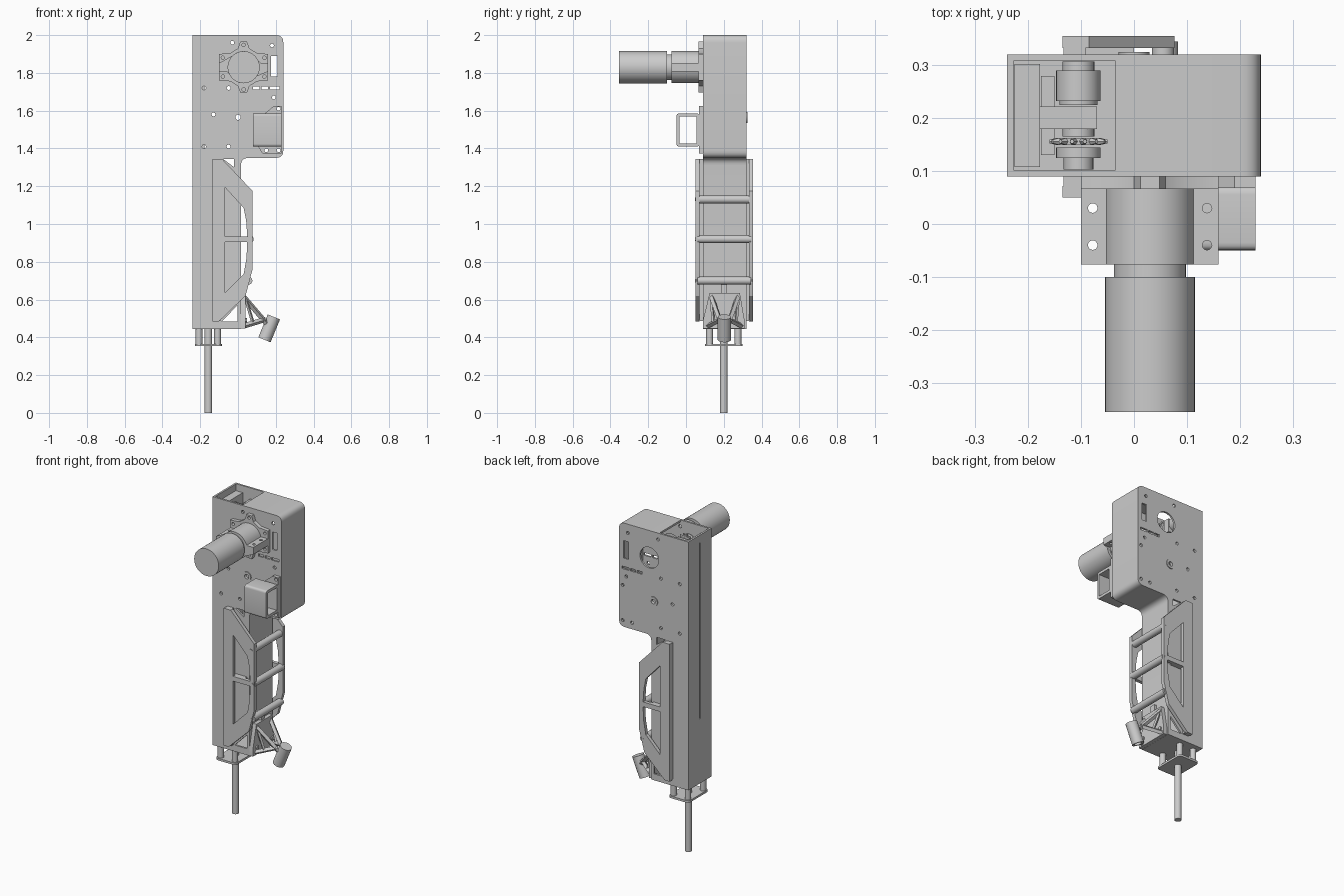
import bpy, bmesh, math
from mathutils import Vector

if "Cube" in bpy.data.objects:
    bpy.data.objects.remove(bpy.data.objects["Cube"])

MAP = {'x': lambda u, v, t: (t, u, v), 'y': lambda u, v, t: (u, t, v), 'z': lambda u, v, t: (u, v, t)}


def prism(bm, pts, a, b, axis='y'):
    lo = [bm.verts.new(MAP[axis](u, v, a)) for u, v in pts]
    hi = [bm.verts.new(MAP[axis](u, v, b)) for u, v in pts]
    bm.faces.new(lo)
    bm.faces.new(hi[::-1])
    for i in range(len(pts)):
        j = (i + 1) % len(pts)
        bm.faces.new((lo[j], lo[i], hi[i], hi[j]))


def box(bm, x0, x1, y0, y1, z0, z1):
    prism(bm, [(x0, y0), (x1, y0), (x1, y1), (x0, y1)], z0, z1, 'z')


def cyl(bm, p, q, r, n=32, r2=None):
    p, q = Vector(p), Vector(q)
    d = q - p
    m = d.to_track_quat('Z', 'Y').to_matrix().to_4x4()
    m.translation = (p + q) / 2
    bmesh.ops.create_cone(bm, cap_ends=True, segments=n, radius1=r, radius2=r2 or r, depth=d.length, matrix=m)


def rounded(pts, radii, seg=6):
    out = []
    for i, p in enumerate(pts):
        p = Vector(p)
        r = radii.get(i, 0)
        if not r:
            out.append(tuple(p))
            continue
        a = p + (Vector(pts[i - 1]) - p).normalized() * r
        b = p + (Vector(pts[(i + 1) % len(pts)]) - p).normalized() * r
        for k in range(seg + 1):
            t = k / seg
            out.append(tuple(a * (1 - t) ** 2 + p * (2 * t * (1 - t)) + b * t * t))
    return out


def make(name, build):
    bm = bmesh.new()
    build(bm)
    bmesh.ops.recalc_face_normals(bm, faces=bm.faces)
    me = bpy.data.meshes.new(name)
    bm.to_mesh(me)
    bm.free()
    ob = bpy.data.objects.new(name, me)
    bpy.context.collection.objects.link(ob)
    return ob


def cut(ob, build):
    c = make('cutter', build)
    c.hide_render = True
    m = ob.modifiers.new('cut', 'BOOLEAN')
    m.operation, m.solver, m.object = 'DIFFERENCE', 'EXACT', c
    bpy.context.view_layer.objects.active = ob
    bpy.ops.object.modifier_apply(modifier=m.name)
    bpy.data.objects.remove(c)


MX, MZ = 0.03, 1.83   # motor axis

# Housing: hollow column with a wider head, open at the top left
outline = rounded([(-.24, .445), (.016, .445), (.016, 1.35), (.24, 1.35), (.24, 2), (-.24, 2)],
                  {2: .04, 3: .04, 4: .04})
housing = make('housing', lambda bm: prism(bm, outline, .09, .32))
inner = [(-.228, .46), (.004, .46), (.004, 1.365), (.228, 1.365), (.228, 1.988),
         (-.035, 1.988), (-.035, 2.1), (-.228, 2.1)]
cut(housing, lambda bm: prism(bm, inner, .102, .308))


def openings(bm):
    for x, z in [(-.03, 1.96), (.18, 1.945), (-.18, 1.72), (-.05, 1.72), (-.13, 1.58), (-.18, 1.41),
                 (-.05, 1.41), (.19, 1.67), (.215, 1.61), (.15, 1.39), (.215, 1.39)]:
        cyl(bm, (x, 0, z), (x, .4, z), .010, 16)
    cyl(bm, (MX, 0, MZ), (MX, .4, MZ), .065)
    cyl(bm, (0, 0, 1.565), (0, .4, 1.565), .024)
    box(bm, .175, .208, 0, .4, 1.78, 1.89)
    for x0, x1 in [(.08, .115), (.125, .16), (.17, .22)]:
        box(bm, x0, x1, 0, .4, 1.712, 1.728)
    box(bm, -.3, -.2, .197, .211, .85, 1.95)
    prism(bm, [(-.085, .485), (-.002, .485), (-.002, .57)], 0, .4)
    prism(bm, [(-.08, 1.345), (-.02, 1.345), (-.02, 1.30)], 0, .4)


cut(housing, openings)


# Bearing bushes on both faces
def bushes(bm):
    for a, b in [(.085, .104), (.306, .325)]:
        cyl(bm, (0, a, 1.565), (0, b, 1.565), .029)


bush = make('bearing_bushes', bushes)
cut(bush, lambda bm: cyl(bm, (0, 0, 1.565), (0, .4, 1.565), .014))

# Inner rail and chain drive seen through the open top
make('inner_rail', lambda bm: box(bm, -.226, -.178, .108, .302, .47, 1.96))


def drive(bm):
    x, z = -.105, 1.90
    for a, b, r in [(.103, .13, .028), (.125, .145, .042), (.165, .185, .03), (.225, .232, .036),
                    (.232, .29, .042), (.29, .307, .03)]:
        cyl(bm, (x, a, z), (x, b, z), r)
    cyl(bm, (x, .15, z), (x, .162, z), .042)
    for i in range(14):
        t = i * math.tau / 14
        c, s = math.cos(t), math.sin(t)
        cyl(bm, (x + .04 * c, .156, z + .04 * s), (x + .055 * c, .156, z + .055 * s), .008, 6, .004)
    box(bm, -.178, -.07, .18, .222, 1.85, 1.935)
    box(bm, -.176, -.15, .13, .28, 1.80, 1.88)


make('chain_drive', drive)


# Motor with neck, clamp, shaft and mounting plate
def motor(bm):
    for a, b, r in [(-.355, -.1, .085), (-.1, -.07, .068), (.06, .20, .036)]:
        cyl(bm, (MX, a, MZ), (MX, b, MZ), r, 40)


make('motor', motor)


def clamp(bm):
    prism(bm, [(MX + u, MZ + v) for u, v in
               [(-.13, -.022), (-.082, -.022)]
               + [(.085 * math.cos(math.radians(a)), .085 * math.sin(math.radians(a))) for a in range(195, 346, 10)]
               + [(.082, -.022), (.13, -.022), (.13, .022), (.082, .022)]
               + [(.085 * math.cos(math.radians(a)), .085 * math.sin(math.radians(a))) for a in range(15, 166, 10)]
               + [(-.082, .022), (-.13, .022)]], -.077, .066)


clamp_ob = make('motor_clamp', clamp)


def clamp_holes(bm):
    for x in (-.108, .108):
        for y in (-.04, .03):
            cyl(bm, (MX + x, y, 1.7), (MX + x, y, 1.95), .009, 16)


cut(clamp_ob, clamp_holes)
half = [(.018, .135), (.03, .10), (.07, .075), (.13, .07)]
ring = half + [(u, -v) for u, v in half[::-1]] + [(-u, -v) for u, v in half] + [(-u, v) for u, v in half[::-1]]
plate = make('motor_plate', lambda bm: prism(bm, [(MX + u, MZ + v) for u, v in ring], .066, .09))


def plate_holes(bm):
    for u, v in [(0, .118), (0, -.118), (.11, .05), (.11, -.05), (-.11, .05), (-.11, -.05)]:
        cyl(bm, (MX + u, 0, MZ + v), (MX + u, .2, MZ + v), .009, 16)


cut(plate, plate_holes)

# Square tube mount on the front face
rect = [(-.05, 1.41), (.071, 1.41), (.071, 1.585), (-.05, 1.585)]
tube = make('square_tube', lambda bm: prism(bm, rounded(rect, {0: .015, 1: .015, 2: .015, 3: .015}, 4), .08, .23, 'x'))
cut(tube, lambda bm: box(bm, 0, .3, -.034, .055, 1.427, 1.568))
base = make('tube_base', lambda bm: prism(bm, [(.19, 1.625), (.23, 1.625), (.23, 1.372), (.13, 1.372),
                                               (.10, 1.42), (.10, 1.55)], .068, .09))


def base_holes(bm):
    for x, z in [(.15, 1.39), (.215, 1.39), (.215, 1.61)]:
        cyl(bm, (x, 0, z), (x, .2, z), .010, 16)


cut(base, base_holes)

# Guard frames, front and back, joined by cross rods
guard = [(-.135, 1.345), (-.085, 1.345), (.077, 1.175), (.077, .76), (.04, .62), (-.10, .485), (-.135, .485)]
for side, (p0, p1, f0, f1) in {'front': (.05, .072, .065, .092), 'back': (.333, .355, .318, .34)}.items():
    g = make(side + '_guard', lambda bm: prism(bm, guard, p0, p1))

    def windows(bm):
        prism(bm, [(-.07, 1.195), (.03, 1.085), (.043, 1.02), (.049, .935), (-.07, .935)], 0, .4)
        prism(bm, [(-.07, .905), (.049, .905), (.045, .82), (.03, .735), (-.07, .635)], 0, .4)

    cut(g, windows)

    def flange(bm):
        box(bm, -.133, -.092, f0, f1, .487, 1.343)
        box(bm, -.1, .0, f0, f1, .905, .935)

    make(side + '_guard_flange', flange)


def rods(bm):
    for x, z in [(.055, 1.13), (.062, .92), (.055, .70)]:
        cyl(bm, (x, .06, z), (x, .345, z), .021, 24)
        for a, b in [(.047, .06), (.345, .3555)]:
            cyl(bm, (x, a, z), (x, b, z), .009, 12)


make('cross_rods', rods)


# Spindle rod with its end plate and standoffs
def spindle(bm):
    cyl(bm, (-.157, .2, 0), (-.157, .2, .45), .02, 24)


make('spindle_rod', spindle)
make('spindle_plate', lambda bm: prism(bm, rounded([(-.228, .1), (-.086, .1), (-.086, .3), (-.228, .3)],
                                                   {i: .02 for i in range(4)}, 4), .353, .366, 'z'))


def standoffs(bm):
    for x in (-.206, -.108):
        for y in (.125, .275):
            cyl(bm, (x, y, .36), (x, y, .45), .018, 20)


make('standoffs', standoffs)


# Lower bracket carrying an angled barrel
def bracket(bm):
    prism(bm, [(.09, .446), (.31, .446), (.31, .49), (.285, .635), (.125, .635), (.09, .49)], .014, .04, 'x')
    box(bm, .014, .032, .185, .217, .56, .68)
    for s in (-1, 1):
        cyl(bm, (.03, .205 + s * .07, .615), (.15, .205 + s * .02, .475), .014, 4)
        cyl(bm, (.03, .205 + s * .09, .46), (.145, .205 + s * .02, .495), .014, 4)
        cyl(bm, (.045, .205 + s * .07, .59), (.08, .205 + s * .06, .475), .009, 4)
        cyl(bm, (.035, .205 + s * .075, .49), (.047, .205 + s * .075, .49), .012, 12)


make('barrel_bracket', bracket)
barrel = make('barrel', lambda bm: cyl(bm, (.14, .203, .387), (.19, .203, .508), .035, 28))
cut(barrel, lambda bm: cyl(bm, (.13, .203, .363), (.155, .203, .4235), .024, 24))

for ob in bpy.context.scene.objects:
    ob.select_set(True)
bpy.context.view_layer.objects.active = housing
bpy.ops.object.shade_smooth_by_angle(angle=math.radians(30))
